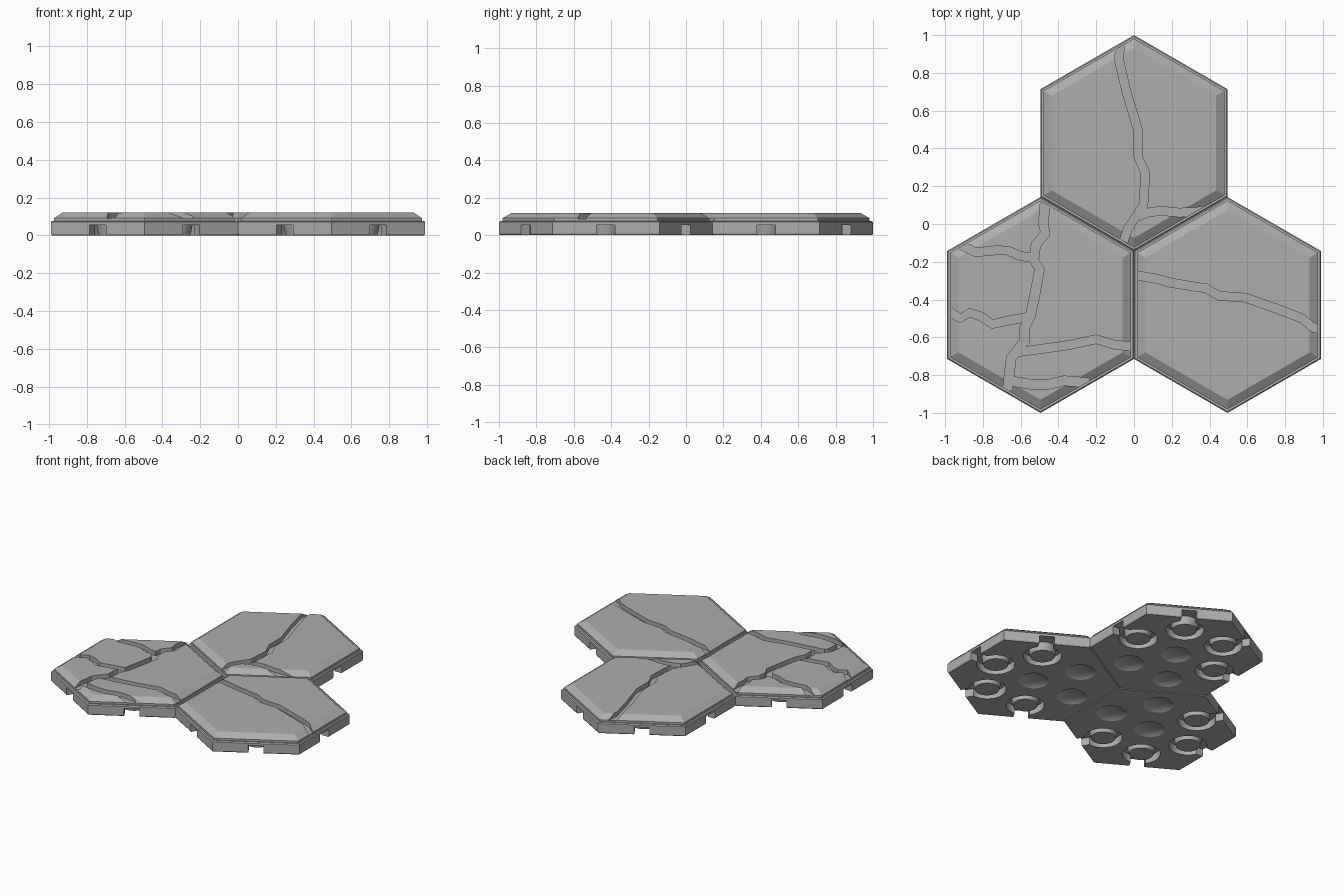
import bpy, bmesh
from math import pi, sin, cos, radians, sqrt
from mathutils import Vector, Matrix

cube = bpy.data.objects.get("Cube")
if cube:
    bpy.data.objects.remove(cube, do_unlink=True)

R = 2 / 3.5                 # hexagon corner radius
A = R * sqrt(3) / 2         # hexagon centre-to-side distance

stone = bpy.data.materials.new("grey_stone")
stone.use_nodes = True
GREY = (0.42, 0.42, 0.42, 1)
stone.diffuse_color = GREY
stone.node_tree.nodes["Principled BSDF"].inputs["Base Color"].default_value = GREY


def new_object(name, bm):
    bmesh.ops.recalc_face_normals(bm, faces=bm.faces)
    mesh = bpy.data.meshes.new(name)
    bm.to_mesh(mesh)
    bm.free()
    mesh.materials.append(stone)
    obj = bpy.data.objects.new(name, mesh)
    bpy.context.collection.objects.link(obj)
    return obj


def lathe(bm, profile, sides, centre=(0, 0), closed=False, turn=0.0):
    """Revolve (radius, z) points; cap the ends unless the profile is a loop."""
    rings = []
    for r, z in profile:
        angles = [turn + 2 * pi * i / sides for i in range(sides)]
        rings.append([bm.verts.new((centre[0] + r * cos(a), centre[1] + r * sin(a), z))
                      for a in angles])
    pairs = list(zip(rings, rings[1:]))
    if closed:
        pairs.append((rings[-1], rings[0]))
    else:
        bm.faces.new(rings[0])
        bm.faces.new(rings[-1])
    for lo, hi in pairs:
        for i in range(sides):
            j = (i + 1) % sides
            bm.faces.new((lo[i], lo[j], hi[j], hi[i]))


def crack_cutter(path, width, floor=0.088, top=0.2):
    """Upright prism that follows a jagged path."""
    pts = [Vector(p) for p in path]
    left, right = [], []
    for i, p in enumerate(pts):
        d = (pts[min(i + 1, len(pts) - 1)] - pts[max(i - 1, 0)]).normalized()
        side = Vector((-d.y, d.x)) * width / 2
        left.append(p + side)
        right.append(p - side)
    bm = bmesh.new()
    face = bm.faces.new([bm.verts.new((p.x, p.y, floor)) for p in left + right[::-1]])
    ext = bmesh.ops.extrude_face_region(bm, geom=[face])
    verts = [g for g in ext["geom"] if isinstance(g, bmesh.types.BMVert)]
    bmesh.ops.translate(bm, verts=verts, vec=(0, 0, top - floor))
    return new_object("crack_cutter", bm)


def carve(obj, cutter):
    cutter.hide_render = True
    mod = obj.modifiers.new("carve", 'BOOLEAN')
    mod.operation, mod.solver, mod.object = 'DIFFERENCE', 'EXACT', cutter
    bpy.context.view_layer.objects.active = obj
    bpy.ops.object.modifier_apply(modifier=mod.name)
    bpy.data.objects.remove(cutter, do_unlink=True)


def socket_cutter(centre, angle):
    """Ring groove round a tapered boss."""
    bm = bmesh.new()
    c = (centre[0] + 0.325 * cos(angle), centre[1] + 0.325 * sin(angle))
    lathe(bm, [(0.076, -0.02), (0.125, -0.02), (0.125, 0.055), (0.092, 0.055),
               (0.086, 0.025)], 32, c, closed=True)
    return new_object("socket_cutter", bm)


def slot_cutter(centre, angle):
    """Slot from the ring groove out through the side wall."""
    bm = bmesh.new()
    m = (Matrix.Translation((*centre, 0)) @ Matrix.Rotation(angle, 4, 'Z')
         @ Matrix.Translation((0.525, 0, 0.015)) @ Matrix.Diagonal((0.19, 0.1, 0.08, 1)))
    bmesh.ops.create_cube(bm, size=1, matrix=m)
    return new_object("slot_cutter", bm)


def dimple_cutter(centre, angle, dist):
    bm = bmesh.new()
    c = (centre[0] + dist * cos(angle), centre[1] + dist * sin(angle))
    lathe(bm, [(0.1, -0.02), (0.1, 0.0), (0.085, 0.009), (0.055, 0.018), (0.02, 0.022)], 32, c)
    return new_object("dimple_cutter", bm)


# Side wall, ledge, bevel and flat top of a tile, as (side distance, height)
TILE = [(A - 0.005, 0), (A, 0.008), (A, 0.07), (A - 0.006, 0.077),
        (A - 0.016, 0.077), (A - 0.016, 0.091), (A - 0.06, 0.12)]

# name: centre, angles of sides shared with a neighbour, cracks as (width, path)
TILES = {
    "back_tile": ((0, 0.75 * R), (240, 300), [
        (0.045, [(-.07, .97), (-.08, .87), (-.04, .7), (.02, .5), (.02, .36), (.06, .27),
                 (.05, .1), (-.03, -.02), (-.055, -.09)]),
        (0.045, [(.02, .04), (.07, .06), (.14, .07), (.24, .06), (.4, .07)])]),
    "right_tile": ((-A, -0.75 * R), (0, 60), [
        (0.05, [(-.47, .12), (-.48, 0), (-.47, -.05), (-.52, -.11), (-.53, -.19), (-.5, -.24),
                (-.53, -.4), (-.55, -.49), (-.58, -.55), (-.58, -.62), (-.65, -.71), (-.67, -.88)]),
        (0.045, [(-.92, -.11), (-.84, -.15), (-.74, -.14), (-.67, -.14), (-.6, -.17), (-.52, -.18)]),
        (0.045, [(-.98, -.46), (-.92, -.5), (-.87, -.47), (-.81, -.49), (-.75, -.53),
                 (-.66, -.51), (-.55, -.49)]),
        (0.045, [(-.63, -.68), (-.48, -.66), (-.34, -.64), (-.2, -.61), (-.1, -.64), (.01, -.65)]),
        (0.05, [(-.66, -.83), (-.54, -.85), (-.46, -.85), (-.37, -.83), (-.24, -.84)])]),
    "left_tile": ((A, -0.75 * R), (120, 180), [
        (0.045, [(.0, -.27), (.12, -.29), (.19, -.31), (.31, -.33), (.38, -.34), (.45, -.38),
                 (.59, -.39), (.76, -.45), (.89, -.5), (.95, -.55), (1.0, -.56)])]),
}

for name, (centre, shared, cracks) in TILES.items():
    # Tile body
    bm = bmesh.new()
    lathe(bm, [(d * R / A, z) for d, z in TILE], 6, centre, turn=pi / 6)
    tile = new_object(name, bm)
    # Cracks across the top
    for width, path in cracks:
        carve(tile, crack_cutter(path, width))
    # Underside: sockets on free sides, dimples elsewhere
    carve(tile, dimple_cutter(centre, 0, 0))
    for deg in range(0, 360, 60):
        if deg in shared:
            carve(tile, dimple_cutter(centre, radians(deg), 0.325))
        else:
            carve(tile, socket_cutter(centre, radians(deg)))
            carve(tile, slot_cutter(centre, radians(deg)))
    bpy.ops.object.select_all(action='DESELECT')
    tile.select_set(True)
    bpy.context.view_layer.objects.active = tile
    bpy.ops.object.shade_smooth_by_angle(angle=radians(25))
